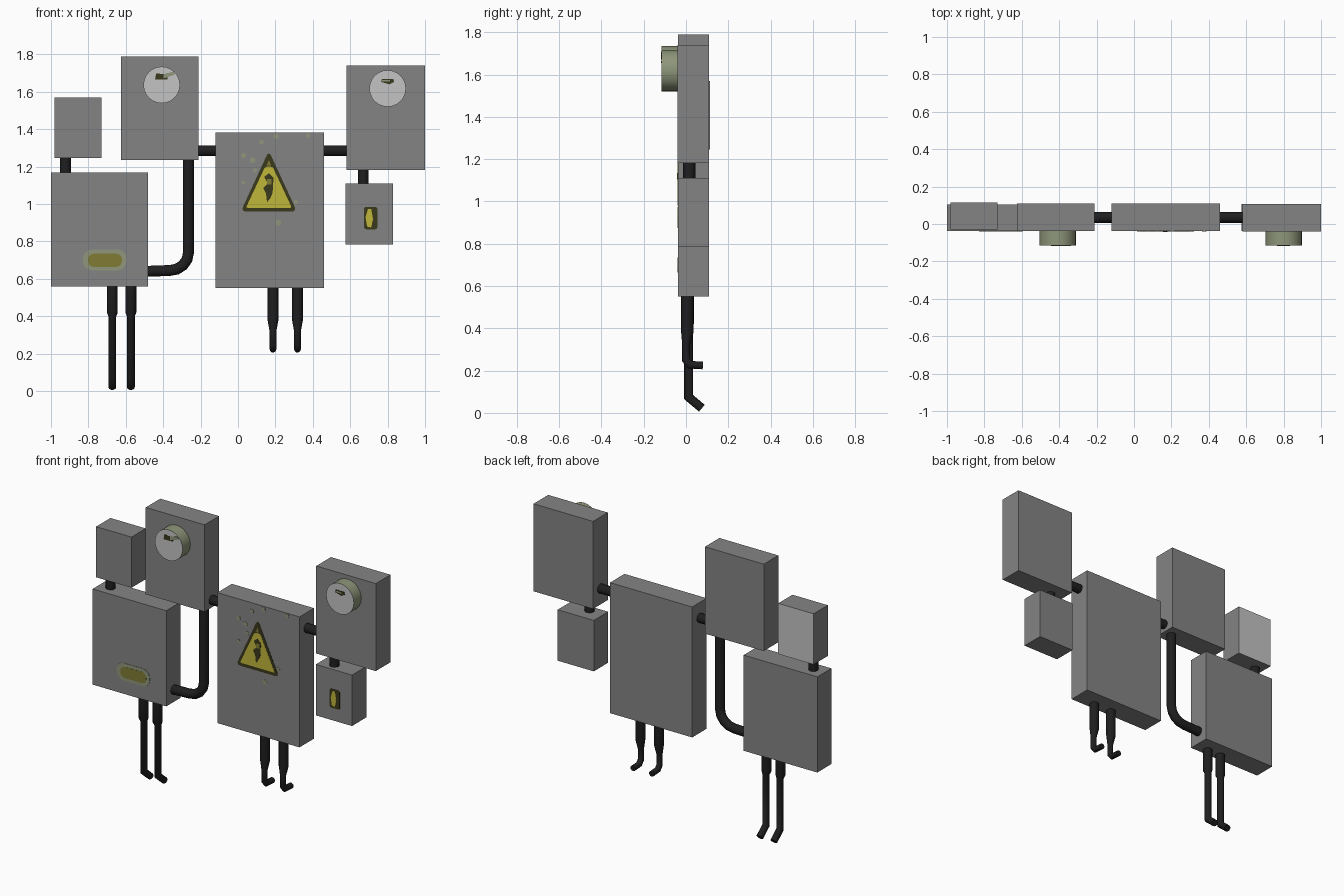
import bpy, bmesh, math
from mathutils import Vector

if "Cube" in bpy.data.objects:
    bpy.data.objects.remove(bpy.data.objects["Cube"])


def material(name, r, g, b):
    """Flat material from 0-255 display values, stored as linear."""
    m = bpy.data.materials.new(name)
    lin = [((c / 255 + 0.055) / 1.055) ** 2.4 for c in (r, g, b)]
    m.diffuse_color = (*lin, 1)
    m.use_nodes = True
    m.node_tree.nodes["Principled BSDF"].inputs["Base Color"].default_value = m.diffuse_color
    return m


GREY = material("box grey", 132, 132, 132)
LIGHT = material("light grey", 196, 196, 196)
RIM = material("green grey", 142, 150, 122)
BLACK = material("cable black", 31, 31, 32)
YELLOW = material("warning yellow", 192, 182, 58)
DARK = material("dark olive", 58, 56, 28)
OLIVE = material("worn olive", 128, 123, 52)


def finish(name, bm, *mats):
    bmesh.ops.recalc_face_normals(bm, faces=bm.faces)
    me = bpy.data.meshes.new(name)
    bm.to_mesh(me)
    bm.free()
    for m in mats:
        me.materials.append(m)
    ob = bpy.data.objects.new(name, me)
    bpy.context.collection.objects.link(ob)
    return ob


def box(name, x0, x1, y0, y1, z0, z1, back=None):
    bm = bmesh.new()
    bmesh.ops.create_cube(bm, size=1)
    for v in bm.verts:
        v.co = ((x0 + x1) / 2 + v.co.x * (x1 - x0),
                (y0 + y1) / 2 + v.co.y * (y1 - y0),
                (z0 + z1) / 2 + v.co.z * (z1 - z0))
    bm.normal_update()
    if back:
        for f in bm.faces:
            f.material_index = int(f.normal.y > 0.9)
    return finish(name, bm, GREY, *([back] if back else []))


def plate(name, pts, y, mat, thick=0.003, rounding=0):
    """Thin painted plate; pts are (x, z), y is the surface it lies on."""
    bm = bmesh.new()
    face = bm.faces.new([bm.verts.new((x, y - thick, z)) for x, z in pts])
    if rounding:
        bmesh.ops.bevel(bm, geom=bm.verts[:], offset=rounding, segments=4,
                        profile=0.5, affect='VERTICES')
        face = bm.faces[:][0]
    ext = bmesh.ops.extrude_face_region(bm, geom=[face], use_keep_orig=True)
    for v in ext['geom']:
        if isinstance(v, bmesh.types.BMVert):
            v.co.y = y
    return finish(name, bm, mat)


def oval(cx, cz, rx, rz, n=12):
    return [(cx + rx * math.cos(math.tau * i / n),
             cz + rz * math.sin(math.tau * i / n)) for i in range(n)]


def rect(x0, x1, z0, z1):
    return [(x0, z0), (x1, z0), (x1, z1), (x0, z1)]


def tube(name, pts, sides=12):
    """Capped round tube through points (x, y, z, radius)."""
    bm = bmesh.new()
    P = [Vector(p[:3]) for p in pts]
    rings = []
    for i, p in enumerate(P):
        a = (p - P[i - 1]).normalized() if i else (P[1] - p).normalized()
        b = (P[i + 1] - p).normalized() if i < len(P) - 1 else a
        d = (a + b).normalized()
        # all paths lie in a plane of constant x or constant y
        flat = Vector((1, 0, 0)) if abs(d.x) < 1e-4 and all(
            abs(q.x - p.x) < 1e-4 for q in P) else Vector((0, 1, 0))
        side = d.cross(flat).normalized() / max(d.dot(a), 0.5)
        rings.append([bm.verts.new(p + pts[i][3] * (
            flat * math.cos(math.tau * k / sides) + side * math.sin(math.tau * k / sides)))
            for k in range(sides)])
    for r, s in zip(rings, rings[1:]):
        for k in range(sides):
            f = bm.faces.new((r[k], r[k - 1], s[k - 1], s[k]))
            f.smooth = True
    bm.faces.new(rings[0])
    bm.faces.new(rings[-1])
    return finish(name, bm, BLACK)


# Electrical boxes
FRONT = -0.037
box("small_left_box", -0.98, -0.73, -0.03, 0.114, 1.247, 1.57, back=LIGHT)
box("upper_left_box", -0.625, -0.21, FRONT, 0.109, 1.236, 1.79)
box("lower_left_box", -1.0, -0.48, FRONT, 0.105, 0.56, 1.17)
box("main_box", -0.12, 0.46, FRONT, 0.109, 0.55, 1.382)
box("upper_right_box", 0.58, 1.0, -0.04, 0.108, 1.182, 1.74)
box("small_right_box", 0.575, 0.83, FRONT, 0.108, 0.785, 1.11)


# Round meters with a light face and a dark needle window
def meter(name, cx, cz):
    bm = bmesh.new()
    n = 24
    front, back = [[bm.verts.new((x, y, z)) for x, z in oval(cx, cz, 0.098, 0.098, n)]
                   for y in (-0.115, -0.03)]
    for k in range(n):
        bm.faces.new((front[k], front[k - 1], back[k - 1], back[k])).smooth = True
    bm.faces.new(front).material_index = 1
    bm.faces.new(back)
    finish(name, bm, RIM, LIGHT)
    return cx, cz


cx, cz = meter("left_meter", -0.408, 1.637)
plate("left_meter_window", [(cx - 0.035, cz + 0.03), (cx + 0.03, cz + 0.03),
      (cx + 0.035, cz + 0.055), (cx - 0.03, cz + 0.062)], -0.115, DARK, 0.002)
plate("left_meter_needle", [(cx + 0.01, cz + 0.035), (cx + 0.07, cz + 0.055),
      (cx + 0.065, cz + 0.072), (cx + 0.01, cz + 0.058)], -0.115, RIM, 0.003)
cx, cz = meter("right_meter", 0.80, 1.618)
plate("right_meter_window", [(cx - 0.035, cz + 0.035), (cx + 0.01, cz + 0.022),
      (cx + 0.035, cz + 0.035), (cx + 0.03, cz + 0.052), (cx - 0.03, cz + 0.052)],
      -0.115, DARK, 0.002)
plate("right_meter_needle", rect(cx - 0.03, cx + 0.012, cz + 0.037, cz + 0.046),
      -0.115, RIM, 0.003)

# Warning sign on the main box
plate("warning_border", [(0.015, 0.96), (0.315, 0.96), (0.165, 1.285)], FRONT, DARK,
      0.002, 0.028)
plate("warning_field", [(0.042, 0.98), (0.288, 0.98), (0.185, 1.20), (0.145, 1.20)],
      FRONT, YELLOW, 0.003, 0.01)
plate("warning_tip", [(0.152, 1.205), (0.178, 1.205), (0.165, 1.235)], FRONT, OLIVE, 0.003)
plate("warning_bolt", [(0.155, 1.01), (0.175, 1.035), (0.185, 1.06), (0.19, 1.14),
      (0.165, 1.165), (0.14, 1.145), (0.16, 1.11), (0.135, 1.085), (0.15, 1.055)],
      FRONT, DARK, 0.004)
plate("warning_bolt_wear", rect(0.155, 0.18, 1.105, 1.135), FRONT, OLIVE, 0.005)

# Worn paint spots on the main box
spots = [(0.03, 1.26, 0.014), (0.078, 1.235, 0.016), (0.125, 1.33, 0.013),
         (0.205, 1.362, 0.015), (0.375, 1.365, 0.012), (0.09, 1.18, 0.012),
         (0.03, 1.115, 0.01), (0.31, 1.01, 0.012), (0.215, 0.90, 0.016)]
for i, (x, z, r) in enumerate(spots):
    plate(f"paint_spot_{i + 1}", oval(x, z, r, r, 8), FRONT, RIM, 0.002)

# Label on the lower left box
plate("label_edge", rect(-0.83, -0.596, 0.645, 0.757), FRONT, RIM, 0.002, 0.05)
plate("label_middle", rect(-0.802, -0.62, 0.664, 0.735), FRONT, OLIVE, 0.003, 0.032)

# Sticker on the small right box
plate("sticker_back", rect(0.674, 0.745, 0.865, 0.985), FRONT, DARK, 0.002, 0.012)
plate("sticker_mark", [(0.69, 0.88), (0.712, 0.875), (0.722, 0.92), (0.712, 0.975),
      (0.695, 0.975), (0.682, 0.93)], FRONT, YELLOW, 0.003)

# Short connecting pipes
R = 0.029
for name, a, b in [("left_link", (-0.23, 0.035, 1.285), (-0.10, 0.035, 1.285)),
                   ("right_link", (0.44, 0.035, 1.285), (0.60, 0.035, 1.285)),
                   ("small_left_link", (-0.923, 0.035, 1.15), (-0.923, 0.035, 1.27)),
                   ("small_right_link", (0.67, 0.015, 1.09), (0.67, 0.015, 1.20))]:
    tube(name, [(*a, R), (*b, R)])

# Bent pipe between the two left boxes
bend = [(-0.365 + 0.1 * math.cos(t), 0.035, 0.74 - 0.095 * math.sin(t), R)
        for t in (math.radians(22.5 * i) for i in range(5))]
tube("bent_pipe", [(-0.265, 0.035, 1.26, R), *bend, (-0.50, 0.035, 0.64, R)])

# Cables hanging below the boxes, with ends turned to the back
for i, x in enumerate((-0.672, -0.573)):
    tube(f"long_cable_{i + 1}", [
        (x, 0.008, 0.58, R), (x, 0.008, 0.42, R), (x, 0.012, 0.40, 0.021),
        (x, 0.012, 0.075, 0.021), (x, 0.075, 0.022, 0.021)])
for i, x in enumerate((0.187, 0.318)):
    tube(f"short_cable_{i + 1}", [
        (x, 0.006, 0.57, R), (x, 0.006, 0.38, R), (x, 0.0, 0.32, 0.018),
        (x, 0.0, 0.25, 0.018), (x, 0.018, 0.228, 0.018), (x, 0.08, 0.224, 0.018)])
